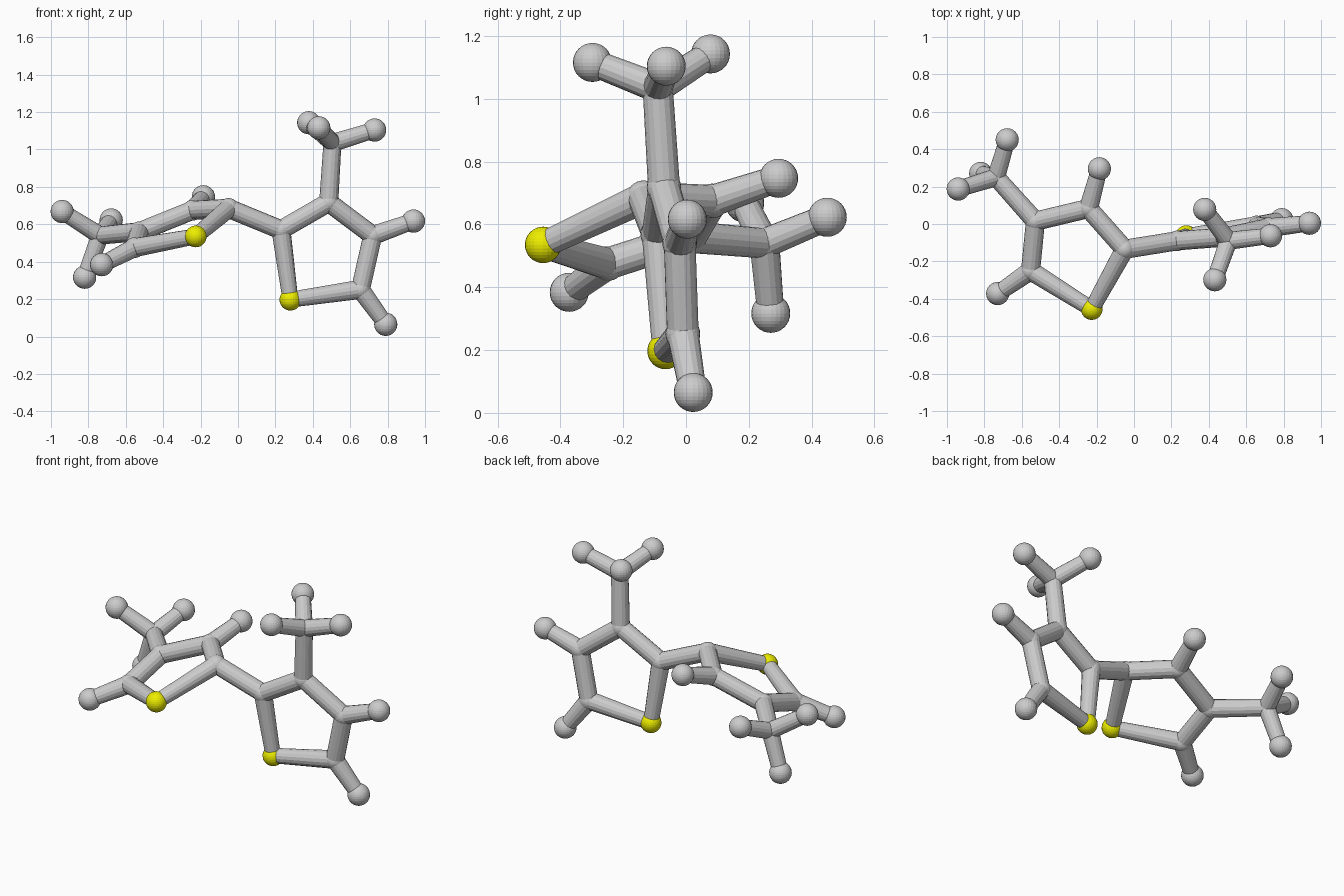
import bpy
from mathutils import Vector

if "Cube" in bpy.data.objects:
    bpy.data.objects.remove(bpy.data.objects["Cube"])

# Atom centres, two five-sided rings, each with a three-pronged side group
ATOMS = {
    "left_sulfur": (-0.226, -0.455, 0.535),
    "left_carbon_bridge": (-0.05, -0.135, 0.685),
    "left_carbon_back": (-0.243, 0.083, 0.675),
    "left_carbon_branch": (-0.527, 0.015, 0.56),
    "left_carbon_front": (-0.553, -0.25, 0.475),
    "left_methyl": (-0.737, 0.25, 0.54),
    "left_hydrogen_back": (-0.185, 0.295, 0.747),
    "left_hydrogen_front": (-0.729, -0.372, 0.384),
    "left_methyl_hydrogen_1": (-0.678, 0.45, 0.623),
    "left_methyl_hydrogen_2": (-0.94, 0.187, 0.668),
    "left_methyl_hydrogen_3": (-0.82, 0.27, 0.317),
    "right_sulfur": (0.28, -0.065, 0.197),
    "right_carbon_bridge": (0.23, -0.09, 0.57),
    "right_carbon_branch": (0.485, -0.07, 0.717),
    "right_carbon_side": (0.72, -0.02, 0.54),
    "right_carbon_low": (0.655, -0.01, 0.252),
    "right_methyl": (0.505, -0.09, 1.035),
    "right_hydrogen_side": (0.938, 0.004, 0.617),
    "right_hydrogen_low": (0.79, 0.023, 0.065),
    "right_methyl_hydrogen_1": (0.378, 0.078, 1.143),
    "right_methyl_hydrogen_2": (0.432, -0.298, 1.116),
    "right_methyl_hydrogen_3": (0.73, -0.063, 1.104),
}

LEFT = [("sulfur", "carbon_bridge"), ("carbon_bridge", "carbon_back"),
        ("carbon_back", "carbon_branch"), ("carbon_branch", "carbon_front"),
        ("carbon_front", "sulfur"), ("carbon_branch", "methyl"),
        ("carbon_back", "hydrogen_back"), ("carbon_front", "hydrogen_front")]
RIGHT = [("sulfur", "carbon_bridge"), ("carbon_bridge", "carbon_branch"),
         ("carbon_branch", "carbon_side"), ("carbon_side", "carbon_low"),
         ("carbon_low", "sulfur"), ("carbon_branch", "methyl"),
         ("carbon_side", "hydrogen_side"), ("carbon_low", "hydrogen_low")]
METHYL = [("methyl", f"methyl_hydrogen_{i}") for i in (1, 2, 3)]

yellow = bpy.data.materials.new("yellow")
yellow.diffuse_color = (0.85, 0.85, 0.0, 1)
yellow.use_nodes = True
yellow.node_tree.nodes["Principled BSDF"].inputs["Base Color"].default_value = yellow.diffuse_color


def kind(name):
    for k in ("hydrogen", "sulfur", "methyl"):
        if k in name:
            return k
    return "carbon"


BALL = {"hydrogen": 0.062, "sulfur": 0.058, "methyl": 0.051, "carbon": 0.055}
ROD = {"hydrogen": 0.043, "sulfur": 0.042, "methyl": 0.048, "carbon": 0.051}


def ball(name):
    bpy.ops.mesh.primitive_uv_sphere_add(segments=24, ring_count=16,
                                         radius=BALL[kind(name)], location=ATOMS[name])
    ob = bpy.context.object
    ob.name = name
    if kind(name) == "sulfur":
        ob.data.materials.append(yellow)


def rod(a, b):
    # Slightly tapered bond from atom a to atom b
    p, q = Vector(ATOMS[a]), Vector(ATOMS[b])
    d = q - p
    bpy.ops.mesh.primitive_cone_add(vertices=16, radius1=ROD[kind(a)], radius2=ROD[kind(b)],
                                    depth=d.length, location=(p + q) / 2)
    ob = bpy.context.object
    ob.name = f"bond_{a}_to_{b}"
    ob.rotation_euler = d.to_track_quat("Z", "Y").to_euler()


# Atoms
for atom in ATOMS:
    ball(atom)

# Bonds within each half, then the link between the rings
for side, bonds in (("left", LEFT), ("right", RIGHT)):
    for a, b in bonds + METHYL:
        rod(f"{side}_{a}", f"{side}_{b}")
rod("left_carbon_bridge", "right_carbon_bridge")
